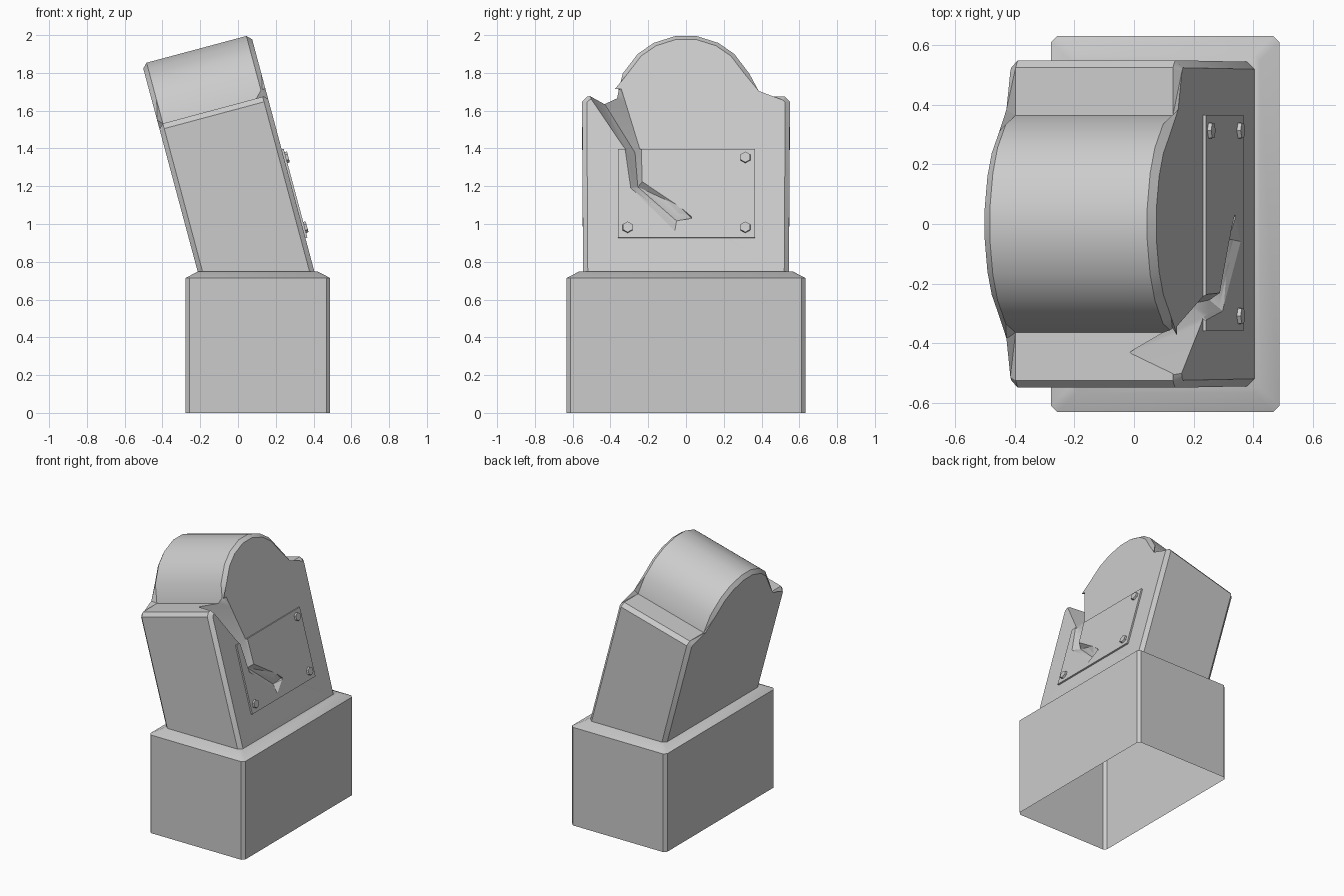
import bpy, bmesh, math
from mathutils import Matrix

cube = bpy.data.objects.get("Cube")
if cube:
    bpy.data.objects.remove(cube, do_unlink=True)

stone = bpy.data.materials.new("stone grey")
stone.use_nodes = True
GREY = (0.6, 0.6, 0.6, 1)
stone.diffuse_color = GREY
stone.node_tree.nodes["Principled BSDF"].inputs["Base Color"].default_value = GREY

# Leaning frame: local x is out of the face, y across, z up the slab
LEAN = math.radians(15)
FRAME = Matrix.Translation((0.404, 0, 0.75)) @ Matrix.Rotation(-LEAN, 4, 'Y')


def finish(bm, name, matrix=Matrix()):
    bmesh.ops.recalc_face_normals(bm, faces=bm.faces)
    mesh = bpy.data.meshes.new(name)
    bm.to_mesh(mesh)
    bm.free()
    mesh.materials.append(stone)
    ob = bpy.data.objects.new(name, mesh)
    bpy.context.collection.objects.link(ob)
    ob.matrix_world = matrix
    return ob


def loft(rings, cap_start=True, cap_end=True):
    bm = bmesh.new()
    loops = [[bm.verts.new(p) for p in ring] for ring in rings]
    n = len(loops[0])
    for a, b in zip(loops, loops[1:]):
        for i in range(n):
            j = (i + 1) % n
            bm.faces.new((a[i], a[j], b[j], b[i]))
    if cap_start:
        bm.faces.new(loops[0])
    if cap_end:
        bm.faces.new(loops[-1])
    return bm


def activate(ob):
    bpy.ops.object.select_all(action='DESELECT')
    ob.select_set(True)
    bpy.context.view_layer.objects.active = ob


def smooth(ob):
    activate(ob)
    bpy.ops.object.shade_smooth_by_angle(angle=math.radians(30))


# Plinth: hollow block with clipped corners and a sloped top rim
def plinth_ring(inset, z, clip=0.02):
    x, y = 0.383 - inset, 0.632 - inset
    quarter = [(x, y - clip), (x - clip, y)]
    half = quarter + [(-a, b) for a, b in reversed(quarter)]
    return [(a + 0.105, b, z) for a, b in half + [(-a, -b) for a, b in half]]


plinth = finish(loft([plinth_ring(0, 0), plinth_ring(0, 0.714),
                      plinth_ring(0.065, 0.748)], cap_start=False), "plinth")

# Slab: shouldered arch outline, bevelled around both faces
half = [(0.545, 0), (0.55, 0.935), (0.525, 0.963), (0.365, 0.963), (0.335, 1.09),
        (0.256, 1.197), (0.171, 1.258), (0.055, 1.296)]
outline = half + [(-y, v) for y, v in reversed(half)]


def slab_ring(u):
    foot = (-0.01 - u * math.sin(LEAN)) / math.cos(LEAN)
    return [(u, y, v if v else foot) for y, v in outline]


bm = loft([slab_ring(-0.597), slab_ring(0)])
rim = [e for e in bm.edges
       if abs(e.verts[0].co.x - e.verts[1].co.x) < 0.001
       and not all(v.co.z < 0.5 for v in e.verts)]
bmesh.ops.bevel(bm, geom=rim, offset=0.025, segments=1, affect='EDGES')
slab = finish(bm, "headstone_slab", FRAME)

# Plaque: thin rectangle on the leaning face
plaque_outline = [(-0.36, 0.181), (0.366, 0.181), (0.366, 0.668), (-0.36, 0.668)]
plaque = finish(loft([[(u, y, v) for y, v in plaque_outline]
                      for u in (-0.005, 0.011)]), "plaque", FRAME)

# Crack: tapering wedge from the broken shoulder down through the plaque
# Each station is left edge, right edge, groove floor as (y, v), then depth
stations = [
    ((-0.545, 1.0), (-0.335, 1.0), (-0.45, 1.0), 0.19),
    ((-0.325, 0.663), (-0.235, 0.663), (-0.27, 0.663), 0.05),
    ((-0.295, 0.45), (-0.23, 0.489), (-0.255, 0.47), 0.03),
    ((-0.06, 0.21), (-0.033, 0.352), (-0.05, 0.28), 0.015),
    ((0.028, 0.286), (0.03, 0.296), (0.029, 0.291), 0.004)]
bm = loft([[(0.014, *left), (0.014, *right), (-depth, *floor)]
           for left, right, floor, depth in stations])
bmesh.ops.triangulate(bm, faces=bm.faces)
cutter = finish(bm, "crack_cutter", FRAME)
cutter.hide_render = True
for ob in (slab, plaque):
    activate(ob)
    mod = ob.modifiers.new("crack", 'BOOLEAN')
    mod.operation = 'DIFFERENCE'
    mod.solver = 'EXACT'
    mod.object = cutter
    bpy.ops.object.modifier_apply(modifier=mod.name)
bpy.data.objects.remove(cutter, do_unlink=True)

# Bolts: hexagonal heads in the three surviving corners
for label, y, v in (("upper", 0.314, 0.62), ("lower_right", 0.314, 0.237),
                    ("lower_left", -0.309, 0.237)):
    rings = [[(u, y + r * math.sin(i * math.pi / 3), v + r * math.cos(i * math.pi / 3))
              for i in range(6)] for u, r in ((0.005, 0.031), (0.024, 0.029))]
    finish(loft(rings), "plaque_bolt_" + label, FRAME)

for ob in (plinth, slab):
    smooth(ob)
